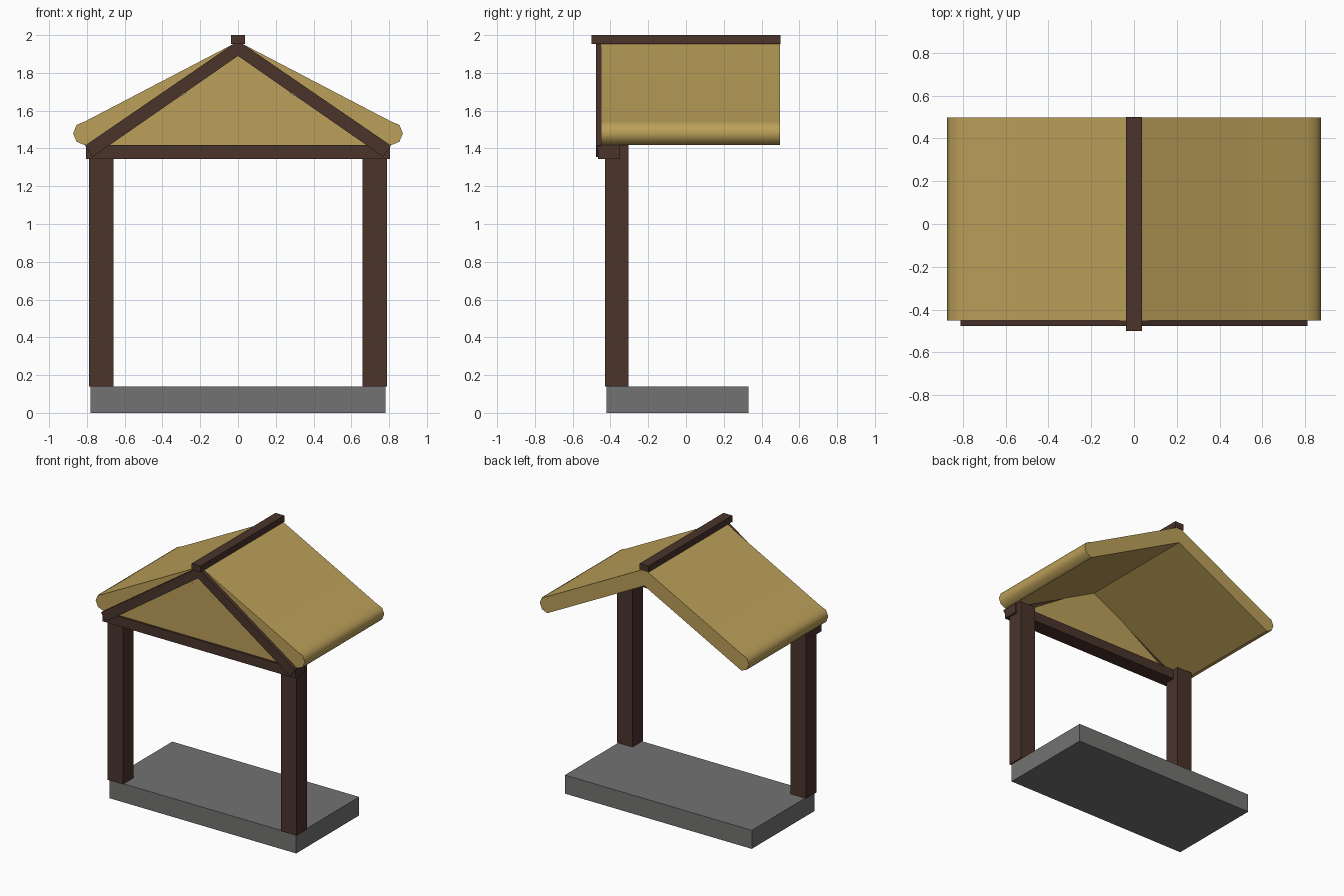
import bpy
import bmesh
import math

cube = bpy.data.objects.get("Cube")
if cube:
    bpy.data.objects.remove(cube, do_unlink=True)


def material(name, rgb):
    m = bpy.data.materials.new(name)
    m.use_nodes = True
    m.diffuse_color = (*rgb, 1)
    m.node_tree.nodes["Principled BSDF"].inputs["Base Color"].default_value = (*rgb, 1)
    return m


THATCH = material("straw thatch", (0.50, 0.35, 0.10))
WOOD = material("dark wood", (0.068, 0.033, 0.024))
STONE = material("grey stone", (0.17, 0.17, 0.168))


def extrude(name, profile, y0, y1, mat):
    """Prism from an (x, z) outline, running from y0 to y1."""
    bm = bmesh.new()
    face = bm.faces.new([bm.verts.new((x, y0, z)) for x, z in profile])
    out = bmesh.ops.extrude_face_region(bm, geom=[face])
    moved = [v for v in out["geom"] if isinstance(v, bmesh.types.BMVert)]
    bmesh.ops.translate(bm, verts=moved, vec=(0, y1 - y0, 0))
    bmesh.ops.recalc_face_normals(bm, faces=bm.faces)
    mesh = bpy.data.meshes.new(name)
    bm.to_mesh(mesh)
    bm.free()
    mesh.materials.append(mat)
    ob = bpy.data.objects.new(name, mesh)
    bpy.context.collection.objects.link(ob)
    return ob


def box(name, x0, x1, y0, y1, z0, z1, mat):
    return extrude(name, [(x0, z0), (x1, z0), (x1, z1), (x0, z1)], y0, y1, mat)


def mirrored(points):
    """Close a half outline, listed from the axis out and back, with its mirror."""
    return points + [(-x, z) for x, z in reversed(points) if x > 0]


# Stone floor slab
box("floor_slab", -0.78, 0.78, -0.42, 0.33, 0, 0.14, STONE)

# Posts and rafters, one per side
for side, s in (("left", 1), ("right", -1)):
    box(side + "_post", s * 0.66, s * 0.79, -0.43, -0.305, 0.14, 1.42, WOOD)
    rafter = [(0, 1.89), (s * 0.77, 1.355), (s * 0.81, 1.415), (0, 1.97)]
    extrude(side + "_rafter", rafter, -0.477, -0.45, WOOD)

# Tie beam and ridge beam
box("tie_beam", -0.805, 0.805, -0.465, -0.35, 1.345, 1.418, WOOD)
box("ridge_beam", -0.037, 0.037, -0.5, 0.5, 1.953, 2.0, WOOD)

# Thatched roof with rounded eaves
eave = [(0.81 + 0.063 * math.cos(a), 1.48 + 0.063 * math.sin(a))
        for a in (math.radians(90 - 45 * i) for i in range(5))]
half = [(0, 1.966)] + eave + [(0, 1.84)]
outline = half + [(-x, z) for x, z in reversed(eave)]
roof = extrude("thatch_roof", outline, -0.45, 0.497, THATCH)

# Gable panel behind the rafters
extrude("gable_panel", mirrored([(0, 1.87), (0.74, 1.40)]), -0.451, -0.44, THATCH)

bpy.ops.object.select_all(action="DESELECT")
roof.select_set(True)
bpy.context.view_layer.objects.active = roof
bpy.ops.object.shade_smooth_by_angle(angle=math.radians(50))
